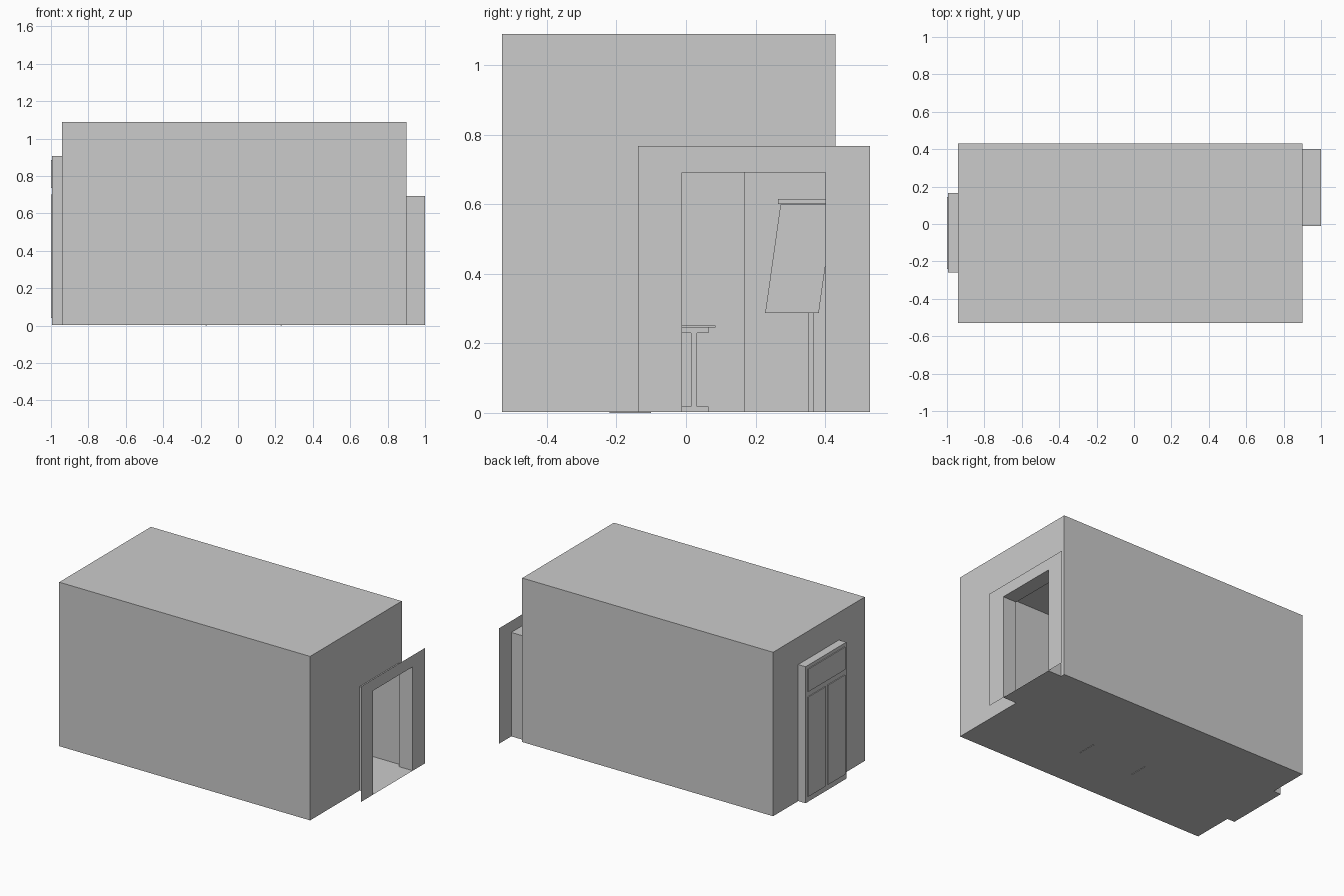
import bpy
import bmesh

if "Cube" in bpy.data.objects:
    bpy.data.objects.remove(bpy.data.objects["Cube"], do_unlink=True)

grey = bpy.data.materials.new("plain grey")
grey.use_nodes = True
GREY = (0.6, 0.6, 0.6, 1)
grey.diffuse_color = GREY
grey.node_tree.nodes["Principled BSDF"].inputs["Base Color"].default_value = GREY


def finish(name, bm):
    mesh = bpy.data.meshes.new(name)
    bm.to_mesh(mesh)
    bm.free()
    mesh.materials.append(grey)
    obj = bpy.data.objects.new(name, mesh)
    bpy.context.collection.objects.link(obj)
    return obj


def quad(bm, *points):
    bm.faces.new([bm.verts.new(p) for p in points])


def end_sheet(bm, x, ys, zs):
    """Upright rectangle facing along x."""
    (a, b), (c, d) = ys, zs
    quad(bm, (x, a, c), (x, b, c), (x, b, d), (x, a, d))


def wall_with_opening(bm, x, ys, zs, hole_ys, hole_top):
    """Three rectangles around an opening that reaches the floor."""
    end_sheet(bm, x, (ys[0], hole_ys[0]), zs)
    end_sheet(bm, x, (hole_ys[1], ys[1]), zs)
    end_sheet(bm, x, hole_ys, (hole_top, zs[1]))


def sleeve(bm, xs, ys, zs):
    """Floor, ceiling and two sides, open at both x ends."""
    (l, r), (a, b), (c, d) = xs, ys, zs
    for z in zs:
        quad(bm, (l, a, z), (r, a, z), (r, b, z), (l, b, z))
    for y in ys:
        quad(bm, (l, y, c), (r, y, c), (r, y, d), (l, y, d))


def box(name, xs, ys, zs, lean=0):
    bm = bmesh.new()
    bmesh.ops.create_cube(bm, size=1)
    for v in bm.verts:
        top = v.co.z > 0
        v.co = (xs[v.co.x > 0], ys[v.co.y > 0] + lean * top, zs[top])
    return finish(name, bm)


FLOOR = 0.003
ROOM_X, ROOM_Y, ROOM_Z = (-0.94, 0.9), (-0.53, 0.43), (FLOOR, 1.09)
DOOR_Y, DOOR_TOP = (-0.012, 0.402), 0.692
BAY_Y, BAY_TOP = (-0.26, 0.167), 0.908

# Room shell with an opening in each end wall
bm = bmesh.new()
sleeve(bm, ROOM_X, ROOM_Y, ROOM_Z)
wall_with_opening(bm, ROOM_X[1], ROOM_Y, ROOM_Z, DOOR_Y, DOOR_TOP)
wall_with_opening(bm, ROOM_X[0], ROOM_Y, ROOM_Z, BAY_Y, BAY_TOP)
finish("room_shell", bm)

# Doorway passage and the flat surround at its outer end
bm = bmesh.new()
sleeve(bm, (ROOM_X[1], 1), DOOR_Y, (FLOOR, DOOR_TOP))
finish("doorway_passage", bm)
bm = bmesh.new()
wall_with_opening(bm, 1, (-0.138, 0.53), (FLOOR, 0.768), DOOR_Y, DOOR_TOP)
finish("doorway_surround", bm)

# Glazed bay: closed recess with two tall panels and a transom
bm = bmesh.new()
sleeve(bm, (-0.994, ROOM_X[0]), BAY_Y, (FLOOR, BAY_TOP))
end_sheet(bm, -0.994, BAY_Y, (FLOOR, BAY_TOP))
finish("bay_frame", bm)
for name, ys, zs in (
    ("bay_left_panel", (-0.24, -0.06), (0.04, 0.7)),
    ("bay_right_panel", (-0.035, 0.145), (0.04, 0.7)),
    ("bay_transom", (-0.24, 0.145), (0.735, 0.885)),
):
    box(name, (-1, -0.992), ys, zs)

# Table on two flanged legs
box("table_top", (-0.25, 0.31), (-0.04, 0.085), (0.245, 0.251))
for side, x in (("left", 0.23), ("right", -0.17)):
    xs = (x - 0.01, x + 0.01)
    box(side + "_table_post", xs, (0.014, 0.032), (0.018, 0.23))
    for part, zs in (("foot", (FLOOR, 0.018)), ("bracket", (0.23, 0.245))):
        box(f"{side}_table_{part}", xs, (-0.02, 0.065), zs)
    # Chair runner touching the floor
    box(side + "_chair_runner", (x - 0.004, x + 0.004), (-0.22, -0.1), (0, 0.008))
    box(side + "_chair_upright", (x - 0.004, x + 0.004), (-0.11, -0.1), (0.008, 0.14))
box("chair_seat", (-0.18, 0.24), (-0.22, -0.09), (0.14, 0.15))

# Leaning cabinet on posts against the back wall
box("cabinet_body", (-0.3, 0.3), (0.228, 0.382), (0.288, 0.6), lean=0.044)
box("cabinet_lid", (-0.31, 0.31), (0.265, 0.428), (0.601, 0.616))
for side, x in (("left", 0.25), ("right", -0.25)):
    box(side + "_cabinet_post", (x - 0.008, x + 0.008), (0.353, 0.369), (FLOOR, 0.29))
